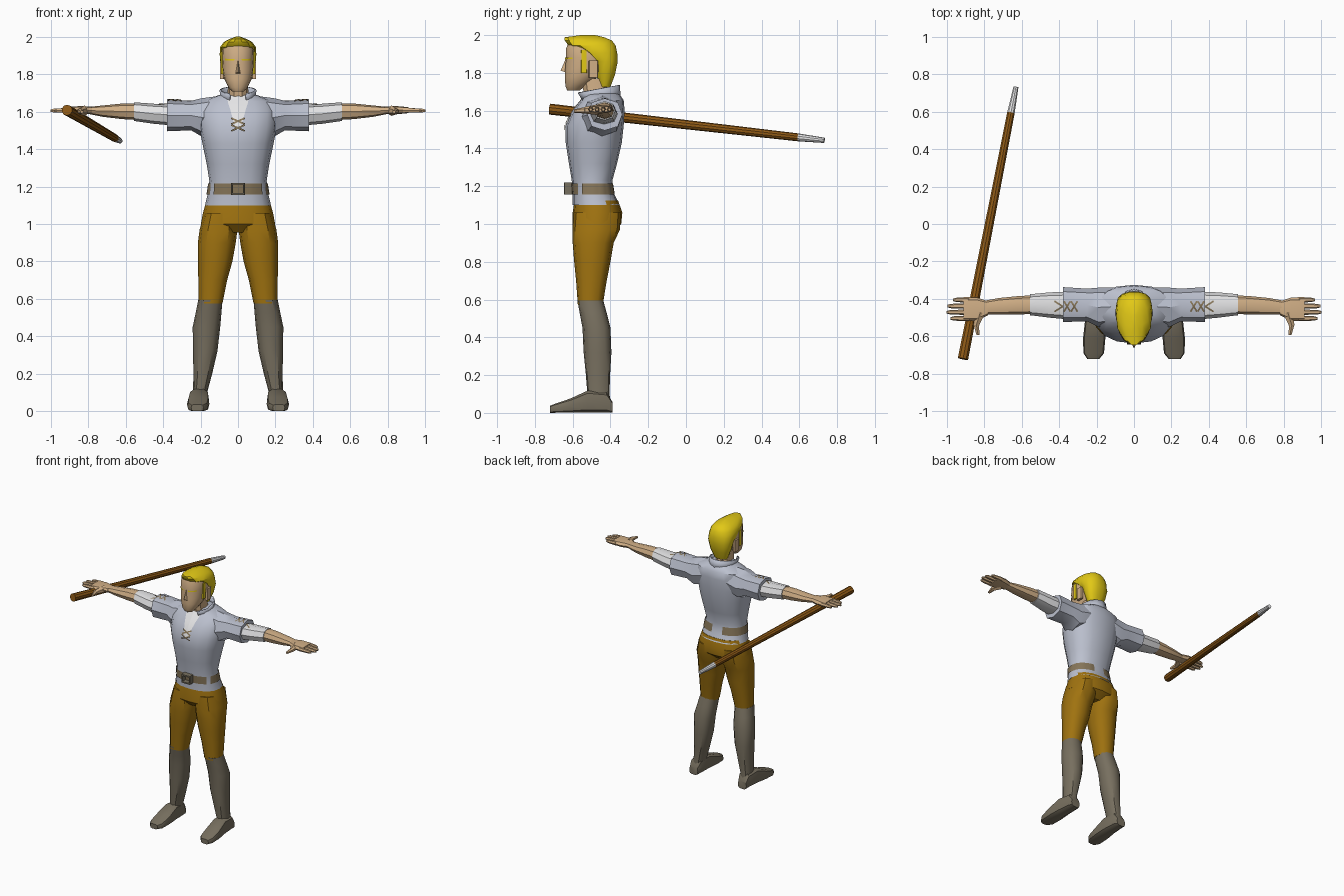
import bpy, bmesh, math
from mathutils import Vector
from mathutils.bvhtree import BVHTree

if "Cube" in bpy.data.objects:
    bpy.data.objects.remove(bpy.data.objects["Cube"])


def mat(name, r, g, b):
    m = bpy.data.materials.new(name)
    m.diffuse_color = (r, g, b, 1)
    m.use_nodes = True
    m.node_tree.nodes["Principled BSDF"].inputs["Base Color"].default_value = m.diffuse_color
    return m


SHIRT = mat("blue_grey_cloth", .50, .53, .62)
WHITE = mat("white_cloth", .78, .78, .79)
SKIN = mat("skin", .64, .43, .24)
HAIR = mat("yellow_hair", .76, .58, .008)
TROUSER = mat("ochre_cloth", .35, .17, .005)
BOOT = mat("grey_brown_leather", .185, .16, .115)
LEATHER = mat("brown_leather", .24, .18, .10)
WOOD = mat("brown_wood", .27, .10, .008)


def finish(name, bm, material, mirror=False, recalc=True):
    if recalc:
        bmesh.ops.recalc_face_normals(bm, faces=bm.faces)
    me = bpy.data.meshes.new(name)
    bm.to_mesh(me)
    bm.free()
    me.materials.append(material)
    ob = bpy.data.objects.new(name, me)
    bpy.context.collection.objects.link(ob)
    if mirror:
        m = ob.modifiers.new("mirror", 'MIRROR')
        m.use_mirror_merge = False
    return ob


def loft(name, axis, sections, material, n=12, p=.85, mirror=False):
    """Rounded rings along an axis; section = (t, a0, a1, b0, b1), a and b the other axes in order."""
    bm = bmesh.new()
    rings = []
    for t, a0, a1, b0, b1 in sections:
        ring = []
        for i in range(n):
            c, s = math.cos(2 * math.pi * i / n), math.sin(2 * math.pi * i / n)
            a = (a0 + a1) / 2 + (a1 - a0) / 2 * math.copysign(abs(c) ** p, c)
            b = (b0 + b1) / 2 + (b1 - b0) / 2 * math.copysign(abs(s) ** p, s)
            ring.append(bm.verts.new({'x': (t, a, b), 'y': (a, t, b), 'z': (a, b, t)}[axis]))
        rings.append(ring)
    for r, q in zip(rings, rings[1:]):
        for i in range(n):
            j = (i + 1) % n
            bm.faces.new((r[i], r[j], q[j], q[i]))
    bm.faces.new(rings[0])
    bm.faces.new(rings[-1])
    return finish(name, bm, material, mirror)


def rod(name, p0, p1, r0, r1, n, material, mirror=False):
    p0, p1 = Vector(p0), Vector(p1)
    d = p1 - p0
    bm = bmesh.new()
    bmesh.ops.create_cone(bm, cap_ends=True, segments=n, radius1=r0, radius2=r1, depth=d.length)
    q = d.to_track_quat('Z', 'Y')
    for v in bm.verts:
        v.co = q @ v.co + (p0 + p1) / 2
    return finish(name, bm, material, mirror)


def box(name, x, y, z, material, mirror=False):
    return loft(name, 'z', [(z[0], *x, *y), (z[1], *x, *y)], material, 8, .35, mirror)


def patch(name, target, strips, material, mirror=False, off=.005):
    """Thin cloth or paint strips laid on a target; each row = (a, b, ray direction)."""
    tree = BVHTree.FromPolygons([v.co for v in target.data.vertices],
                                [tuple(f.vertices) for f in target.data.polygons])
    bm = bmesh.new()
    for strip in strips:
        rows = []
        for a, b, d in strip:
            pair = []
            for pt in (a, b):
                hit = tree.ray_cast(pt - d * .6, d)[0]
                pair.append(bm.verts.new((hit if hit is not None else pt) - d * off))
            rows.append(pair)
        for (a, b), (c, e) in zip(rows, rows[1:]):
            f = bm.faces.new((a, b, e, c))
            f.normal_update()
            if f.normal.dot(strip[0][2]) > 0:
                f.normal_flip()
    return finish(name, bm, material, mirror, False)


def line(p0, p1, d, w, steps=5):
    p0, p1, d = Vector(p0), Vector(p1), Vector(d)
    side = d.cross(p1 - p0).normalized() * w / 2
    pts = [p0.lerp(p1, i / steps) for i in range(steps + 1)]
    return [(p - side, p + side, d) for p in pts]


# Shirt body and sleeves
torso = loft("shirt_body", 'z', [
    (1.10, -.176, .176, -.60, -.35), (1.16, -.162, .162, -.60, -.38), (1.23, -.153, .153, -.605, -.39),
    (1.32, -.167, .167, -.62, -.365), (1.43, -.19, .19, -.637, -.34), (1.52, -.207, .207, -.637, -.33),
    (1.60, -.21, .21, -.60, -.325), (1.655, -.19, .19, -.555, -.33), (1.685, -.11, .11, -.535, -.35),
    (1.70, -.065, .065, -.52, -.38)], SHIRT, 16)
sleeve = loft("short_sleeve", 'x', [
    (.09, -.54, -.34, 1.50, 1.685), (.19, -.55, -.34, 1.465, 1.672), (.25, -.52, -.345, 1.50, 1.658),
    (.38, -.523, -.337, 1.495, 1.665)], SHIRT, 8, mirror=True)
under = loft("under_sleeve", 'x', [
    (.34, -.51, -.36, 1.525, 1.637), (.45, -.50, -.365, 1.535, 1.642), (.555, -.487, -.375, 1.55, 1.65)],
    WHITE, 8, mirror=True)

# Collar, open at the front
bm = bmesh.new()
rows = []
for i in range(13):
    t = math.radians(28 + i * 304 / 12)
    s, c = math.sin(t), math.cos(t)
    back = (1 - c) / 2
    rows.append((bm.verts.new((.08 * s, -.45 - .095 * c, 1.645 + .01 * back)),
                 bm.verts.new((.09 * s, -.47 - .11 * c, 1.695 + .04 * back))))
for (a, b), (c, d) in zip(rows, rows[1:]):
    bm.faces.new((a, b, d, c))
collar = finish("collar", bm, SHIRT)
collar.modifiers.new("thickness", 'SOLIDIFY').thickness = .01

# White neck opening and laces
FWD, DOWN = Vector((0, 1, 0)), Vector((0, 0, -1))
vee = [(1.685, .058), (1.65, .054), (1.62, .044), (1.58, .033), (1.54, .022), (1.505, .01)]
patch("neck_opening", torso, [[(Vector((-w, -.6, z)), Vector((0, -.6, z)), FWD) for z, w in vee],
                              [(Vector((0, -.6, z)), Vector((w, -.6, z)), FWD) for z, w in vee]], WHITE)
patch("chest_laces", torso, [line((-.036 * s, -.6, z), (.036 * s, -.6, z + .032), FWD, .009)
                             for z in (1.497, 1.533) for s in (-1, 1)], LEATHER, off=.009)
patch("sleeve_laces", sleeve, [line((x, -.44 - .028 * s, 1.6), (x + .034, -.44 + .028 * s, 1.6), DOWN, .009)
                               for x in (.302, .34) for s in (-1, 1)], LEATHER, True)
patch("sleeve_lace_ends", under, [line((.38, -.44, 1.6), (.425, -.44 + .028 * s, 1.6), DOWN, .009)
                                  for s in (-1, 1)], LEATHER, True)

# Belt in separate lengths, and buckle frame
strips = []
for a0, a1 in ((-58, 58), (68, 158), (-158, -68)):
    strip = []
    for i in range(17):
        t = math.radians(a0 + (a1 - a0) * i / 16)
        d = Vector((-math.sin(t), math.cos(t), 0))
        strip.append((Vector((0, -.49, 1.157)), Vector((0, -.49, 1.215)), d))
    strips.append(strip)
belt = patch("belt", torso, strips, LEATHER, off=.006)
for f in belt.data.polygons:
    out = f.center - Vector((0, -.49, f.center.z))
    if f.normal.dot(out) < 0:
        f.flip()
for z in (1.155, 1.21):
    box("buckle_bar", (-.036, .036), (-.645, -.60), (z, z + .01), BOOT)
box("buckle_side", (.027, .037), (-.645, -.60), (1.155, 1.22), BOOT, True)

# Forearms and hands
loft("forearm", 'x', [
    (.53, -.48, -.38, 1.555, 1.645), (.62, -.483, -.385, 1.56, 1.643), (.72, -.483, -.395, 1.572, 1.633),
    (.80, -.483, -.41, 1.588, 1.625)], SKIN, 8, mirror=True)
loft("palm", 'x', [
    (.78, -.487, -.412, 1.588, 1.626), (.84, -.518, -.392, 1.585, 1.63), (.91, -.518, -.39, 1.592, 1.624)],
    SKIN, 8, .7, True)
for y, tip in ((-.405, .965), (-.438, .995), (-.471, 1.0), (-.504, .98)):
    loft("finger", 'x', [(.88, y - .015, y + .015, 1.592, 1.622), (tip - .02, y - .012, y + .012, 1.594, 1.618),
                         (tip, y - .007, y + .007, 1.598, 1.612)], SKIN, 6, mirror=True)
rod("thumb_base", (.82, -.47, 1.605), (.842, -.54, 1.602), .028, .017, 6, SKIN, True)
rod("thumb_tip", (.842, -.535, 1.602), (.833, -.592, 1.598), .017, .009, 6, SKIN, True)

# Trousers
loft("trouser_hips", 'z', [
    (1.125, -.168, .168, -.59, -.36), (1.06, -.187, .187, -.60, -.337), (1.0, -.198, .198, -.602, -.343),
    (.955, -.13, .13, -.56, -.40)], TROUSER, 16)
loft("trouser_leg", 'z', [
    (1.06, .01, .18, -.595, -.345), (.97, .003, .205, -.602, -.35), (.90, .012, .214, -.60, -.383),
    (.80, .03, .213, -.592, -.40), (.70, .058, .212, -.582, -.42), (.575, .083, .21, -.573, -.44)],
    TROUSER, 12, mirror=True)

# Boots
loft("boot_shaft", 'z', [
    (.595, .083, .212, -.575, -.438), (.53, .088, .225, -.563, -.42), (.45, .095, .242, -.548, -.40),
    (.32, .11, .24, -.542, -.395), (.20, .138, .238, -.53, -.402), (.11, .162, .24, -.523, -.405),
    (.03, .163, .245, -.52, -.40)], BOOT, 12, mirror=True)
loft("boot_foot", 'y', [
    (-.39, .172, .245, 0, .06), (-.42, .16, .252, 0, .11), (-.52, .155, .262, 0, .12),
    (-.61, .153, .272, 0, .078), (-.69, .16, .27, 0, .05), (-.72, .185, .25, 0, .038)],
    BOOT, 10, .6, True)

# Head, face and neck
loft("neck", 'z', [(1.62, -.06, .06, -.535, -.40), (1.77, -.052, .052, -.555, -.42)], SKIN, 10)
head = loft("head", 'z', [
    (1.708, -.032, .032, -.63, -.56), (1.73, -.052, .052, -.64, -.535), (1.775, -.074, .074, -.642, -.47),
    (1.82, -.084, .084, -.642, -.42), (1.88, -.088, .088, -.637, -.40), (1.93, -.087, .087, -.637, -.40),
    (1.97, -.07, .07, -.62, -.42)], SKIN, 14)
bm = bmesh.new()
v = [bm.verts.new(c) for c in ((0, -.632, 1.885), (.018, -.63, 1.80), (-.018, -.63, 1.80), (0, -.664, 1.812))]
for a, b, c in ((0, 1, 3), (0, 2, 3), (1, 2, 3), (0, 1, 2)):
    bm.faces.new((v[a], v[b], v[c]))
finish("nose", bm, SKIN)
box("ear", (.075, .096), (-.515, -.465), (1.775, 1.865), SKIN, True)
patch("eyebrow", head, [line((.02, -.6, 1.876), (.07, -.6, 1.878), FWD, .009)], HAIR, True)

# Hair with a swept-up front peak
loft("hair", 'z', [
    (1.725, -.05, .05, -.46, -.40), (1.79, -.078, .078, -.475, -.375), (1.86, -.094, .094, -.495, -.36),
    (1.905, -.098, .098, -.555, -.362), (1.945, -.095, .095, -.625, -.37), (1.972, -.075, .075, -.645, -.39),
    (1.988, -.045, .045, -.647, -.43), (2.0, -.012, .012, -.56, -.48)], HAIR, 14)
box("sideburn", (.07, .091), (-.555, -.525), (1.80, 1.92), HAIR, True)

# Staff with pale tip
butt, tip = Vector((-.913, -.72, 1.608)), Vector((-.63, .732, 1.443))
joint = butt.lerp(tip, .905)
rod("staff", butt, joint, .029, .021, 10, WOOD)
rod("staff_tip", joint, tip, .021, .014, 10, WHITE)

# Soft shading with crisp edges
bpy.ops.object.select_all(action='SELECT')
bpy.context.view_layer.objects.active = torso
bpy.ops.object.shade_smooth_by_angle(angle=math.radians(35))
